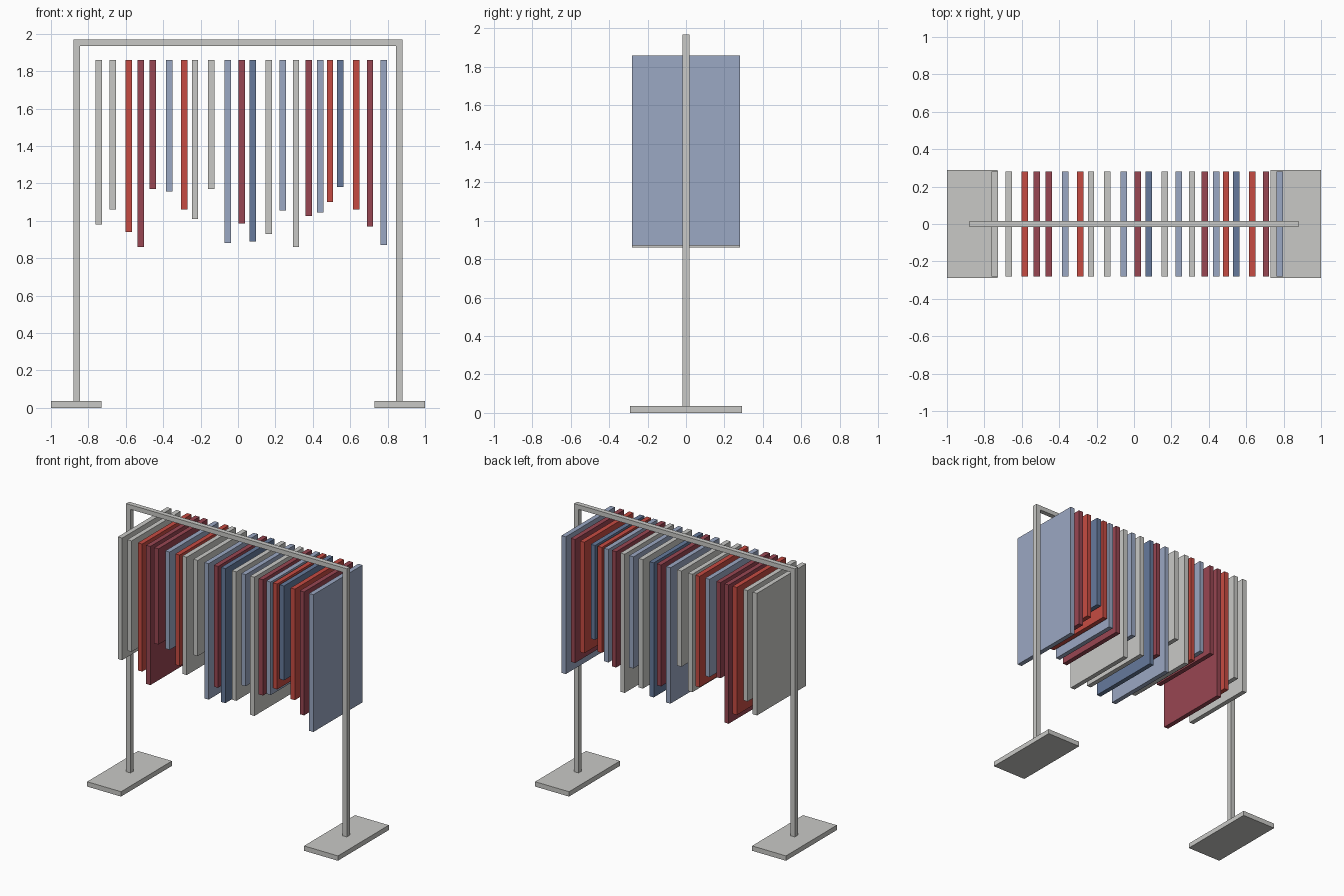
import bpy

if "Cube" in bpy.data.objects:
    bpy.data.objects.remove(bpy.data.objects["Cube"], do_unlink=True)


def material(name, hex_colour):
    channels = [int(hex_colour[i:i + 2], 16) / 255 for i in (0, 2, 4)]
    colour = [((c + 0.055) / 1.055) ** 2.4 for c in channels] + [1]
    mat = bpy.data.materials.new(name)
    mat.use_nodes = True
    mat.diffuse_color = colour
    mat.node_tree.nodes["Principled BSDF"].inputs["Base Color"].default_value = colour
    return mat


def box(name, x, y, z, mat):
    """Box spanning the given (low, high) ranges."""
    bpy.ops.mesh.primitive_cube_add(size=1)
    obj = bpy.context.object
    obj.name = name
    for v in obj.data.vertices:
        v.co = [lo + (c + 0.5) * (hi - lo) for c, (lo, hi) in zip(v.co, (x, y, z))]
    obj.data.materials.append(mat)
    return obj


grey = material("light grey", "C9C9C6")
red = material("red", "C64B42")
maroon = material("maroon", "984652")
blue = material("pale blue", "9BA8C3")
navy = material("slate blue", "667A9C")

# Frame: feet, posts and top rail
T = 0.017
RAIL_LOW, RAIL_TOP = 1.935, 1.968
for side, s in (("left", 1), ("right", -1)):
    box(side + "_foot", sorted((s * 0.73, s)), (-0.29, 0.29), (0, 0.035), grey)
    post_x = s * 0.863
    box(side + "_post", (post_x - T, post_x + T), (-T, T), (0.035, RAIL_LOW), grey)
box("top_rail", (-0.88, 0.88), (-T, T), (RAIL_LOW, RAIL_TOP), grey)

# Hanging garments: centre x, hem height, colour
garments = [
    (-0.745, 0.98, grey), (-0.67, 1.06, grey), (-0.585, 0.94, red),
    (-0.52, 0.86, maroon), (-0.455, 1.17, maroon), (-0.367, 1.155, blue),
    (-0.287, 1.06, red), (-0.23, 1.01, grey), (-0.143, 1.17, grey),
    (-0.055, 0.88, blue), (0.02, 0.985, maroon), (0.078, 0.89, navy),
    (0.165, 0.93, grey), (0.24, 1.055, blue), (0.31, 0.86, grey),
    (0.378, 1.025, maroon), (0.44, 1.045, blue), (0.492, 1.1, red),
    (0.546, 1.18, navy), (0.632, 1.06, red), (0.706, 0.97, maroon),
    (0.78, 0.87, blue),
]
for i, (x, hem, mat) in enumerate(garments, 1):
    box(f"garment_{i}", (x - T, x + T), (-0.28, 0.28), (hem, 1.86), mat)
